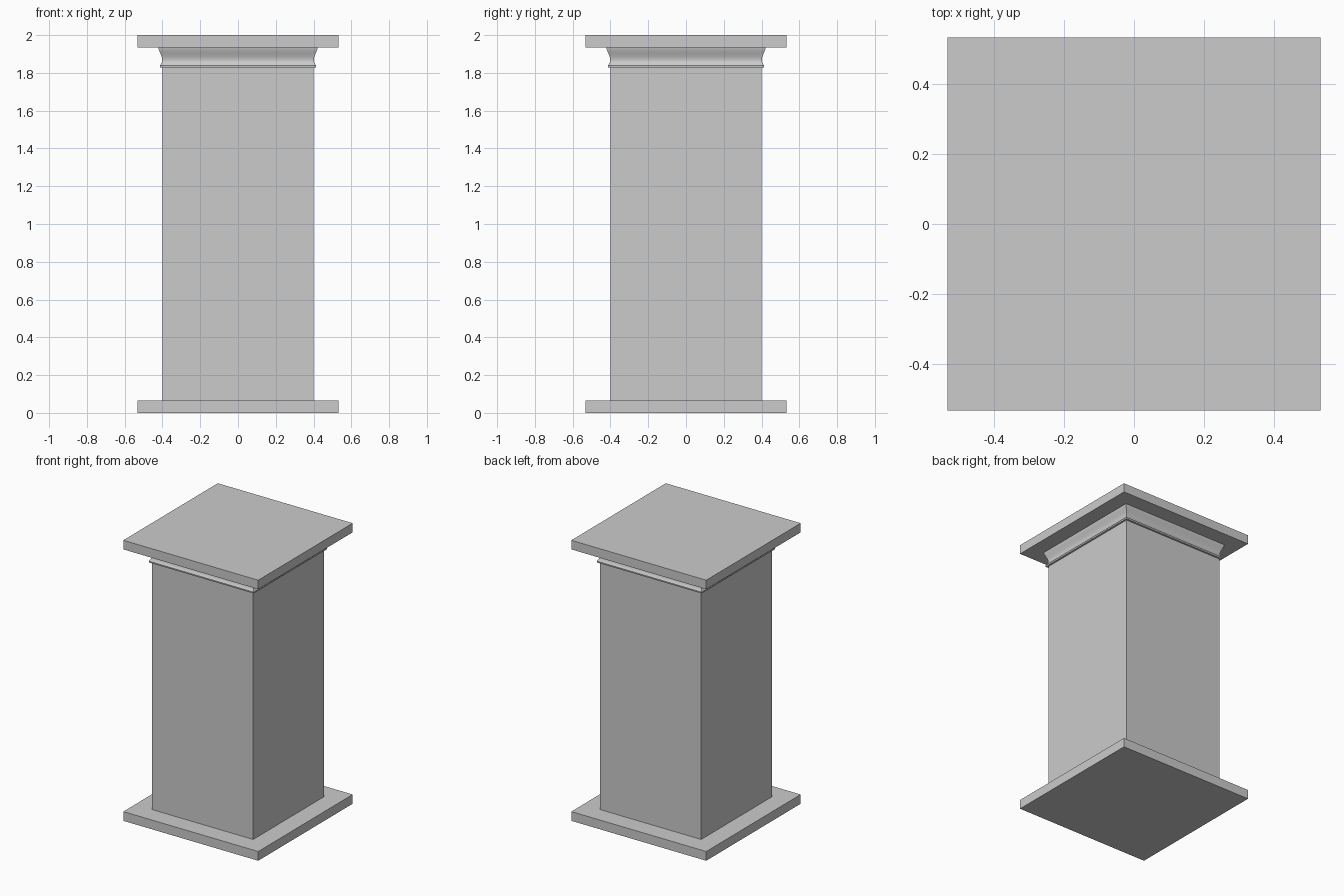
import bpy, bmesh, math

if "Cube" in bpy.data.objects:
    bpy.data.objects.remove(bpy.data.objects["Cube"])


def square_stack(name, profile):
    """Solid of stacked square rings from (half width, z) points, capped at both ends."""
    bm = bmesh.new()
    rings = []
    for r, z in profile:
        rings.append([bm.verts.new((sx * r, sy * r, z))
                      for sx, sy in ((-1, -1), (1, -1), (1, 1), (-1, 1))])
    for a, b in zip(rings, rings[1:]):
        for i in range(4):
            j = (i + 1) % 4
            bm.faces.new((a[i], a[j], b[j], b[i]))
    bm.faces.new(rings[0][::-1])
    bm.faces.new(rings[-1])
    mesh = bpy.data.meshes.new(name)
    bm.to_mesh(mesh)
    bm.free()
    obj = bpy.data.objects.new(name, mesh)
    bpy.context.collection.objects.link(obj)
    return obj


# Base plate, shaft and top plate
square_stack("base_plate", [(0.532, 0.0), (0.532, 0.066)])
square_stack("shaft", [(0.4, 0.066), (0.4, 1.935)])
square_stack("top_plate", [(0.532, 1.935), (0.532, 2.0)])

# Mitred moulding under the top plate: small lip, hollow neck, flared crown
moulding = square_stack("capital_moulding", [
    (0.401, 1.828), (0.413, 1.828), (0.414, 1.838), (0.407, 1.847),
    (0.402, 1.858), (0.401, 1.870), (0.404, 1.885), (0.410, 1.900),
    (0.416, 1.915), (0.421, 1.928), (0.422, 1.935)])
bpy.context.view_layer.objects.active = moulding
moulding.select_set(True)
bpy.ops.object.shade_smooth_by_angle(angle=math.radians(30))
